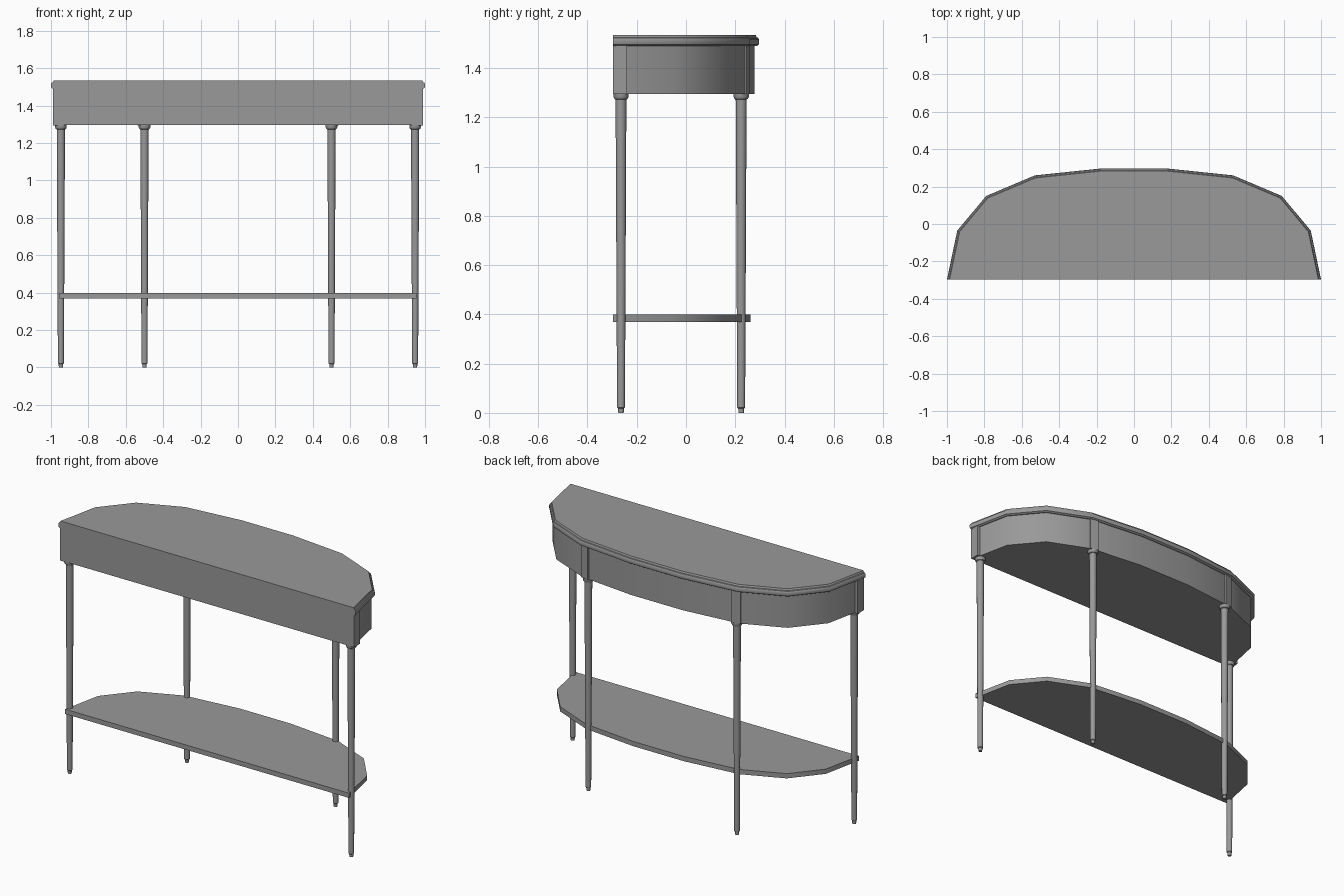
import bpy, bmesh, math
from mathutils import Vector

if "Cube" in bpy.data.objects:
    bpy.data.objects.remove(bpy.data.objects["Cube"])

FRONT = -0.297
half = [(1.0, FRONT), (0.945, -0.035), (0.79, 0.15), (0.53, 0.26), (0.175, 0.297)]
OUTLINE = [Vector(p) for p in half] + [Vector((-x, y)) for x, y in reversed(half)]

# dark grey paint
GREY = bpy.data.materials.new("dark_grey")
GREY.diffuse_color = (0.32, 0.32, 0.32, 1)
GREY.use_nodes = True
GREY.node_tree.nodes["Principled BSDF"].inputs["Base Color"].default_value = GREY.diffuse_color


def inset(d):
    """Half-oval outline pulled in by d, keeping the straight front edge in place."""
    lines = []
    for a, b in zip(OUTLINE, OUTLINE[1:]):
        t = (b - a).normalized()
        n = Vector((-t.y, t.x))
        lines.append((a + n * d, t))

    def at_front(p, t):
        return p + t * ((FRONT - p.y) / t.y)

    pts = [at_front(*lines[0])]
    for (p, t), (q, u) in zip(lines, lines[1:]):
        s = (q - p).cross(u) / t.cross(u)
        pts.append(p + t * s)
    pts.append(at_front(*lines[-1]))
    return pts


def finish(name, bm, smooth=40):
    bmesh.ops.recalc_face_normals(bm, faces=bm.faces)
    me = bpy.data.meshes.new(name)
    bm.to_mesh(me)
    bm.free()
    me.materials.append(GREY)
    ob = bpy.data.objects.new(name, me)
    bpy.context.collection.objects.link(ob)
    bpy.ops.object.select_all(action='DESELECT')
    ob.select_set(True)
    bpy.context.view_layer.objects.active = ob
    bpy.ops.object.shade_smooth_by_angle(angle=math.radians(smooth))
    return ob


def loft(name, rings, smooth=40):
    """Closed solid through stacked rings of 3D points."""
    bm = bmesh.new()
    loops = [[bm.verts.new(p) for p in r] for r in rings]
    n = len(loops[0])
    for a, b in zip(loops, loops[1:]):
        for i in range(n):
            j = (i + 1) % n
            bm.faces.new((a[i], a[j], b[j], b[i]))
    bm.faces.new(loops[0][::-1])
    bm.faces.new(loops[-1])
    return finish(name, bm, smooth)


def slab(name, profile, smooth=40, sx=1.0):
    return loft(name, [[(p.x * sx, p.y, z) for p in inset(d)] for d, z in profile], smooth)


def leg(name, x, y):
    profile = [(0.011, 0), (0.012, 0.018), (0.016, 0.022), (0.022, 1.272),
               (0.027, 1.275), (0.031, 1.284), (0.031, 1.297)]
    n = 16
    rings = [[(x + r * math.cos(2 * math.pi * i / n), y + r * math.sin(2 * math.pi * i / n), z)
              for i in range(n)] for r, z in profile]
    loft(name, rings, 30)


def block(name, x, y, angle, sx, sy):
    c, s = math.cos(angle), math.sin(angle)
    ring = [(x + c * u * sx - s * v * sy, y + s * u * sx + c * v * sy)
            for u, v in ((-.5, -.5), (.5, -.5), (.5, .5), (-.5, .5))]
    loft(name, [[(px, py, z) for px, py in ring] for z in (1.294, 1.492)])


# table top with stepped moulded edge, apron and lower shelf
slab("table_top", [(0.010, 1.490), (0.002, 1.495), (0.0, 1.502), (0.0, 1.516),
                   (0.004, 1.523), (0.010, 1.525), (0.014, 1.535)], 30)
slab("apron", [(0.019, 1.295), (0.019, 1.492)])
slab("lower_shelf", [(0.035, 0.370), (0.035, 0.399)], sx=0.991)

# legs and the corner blocks above them
for side, s in (("right", 1), ("left", -1)):
    leg("front_leg_" + side, s * 0.947, -0.264)
    leg("back_leg_" + side, s * 0.5, 0.224)
    block("front_block_" + side, s * 0.96, FRONT + 0.029, 0, 0.056, 0.058)
    block("back_block_" + side, s * 0.505, 0.229, -s * math.radians(14), 0.054, 0.044)
